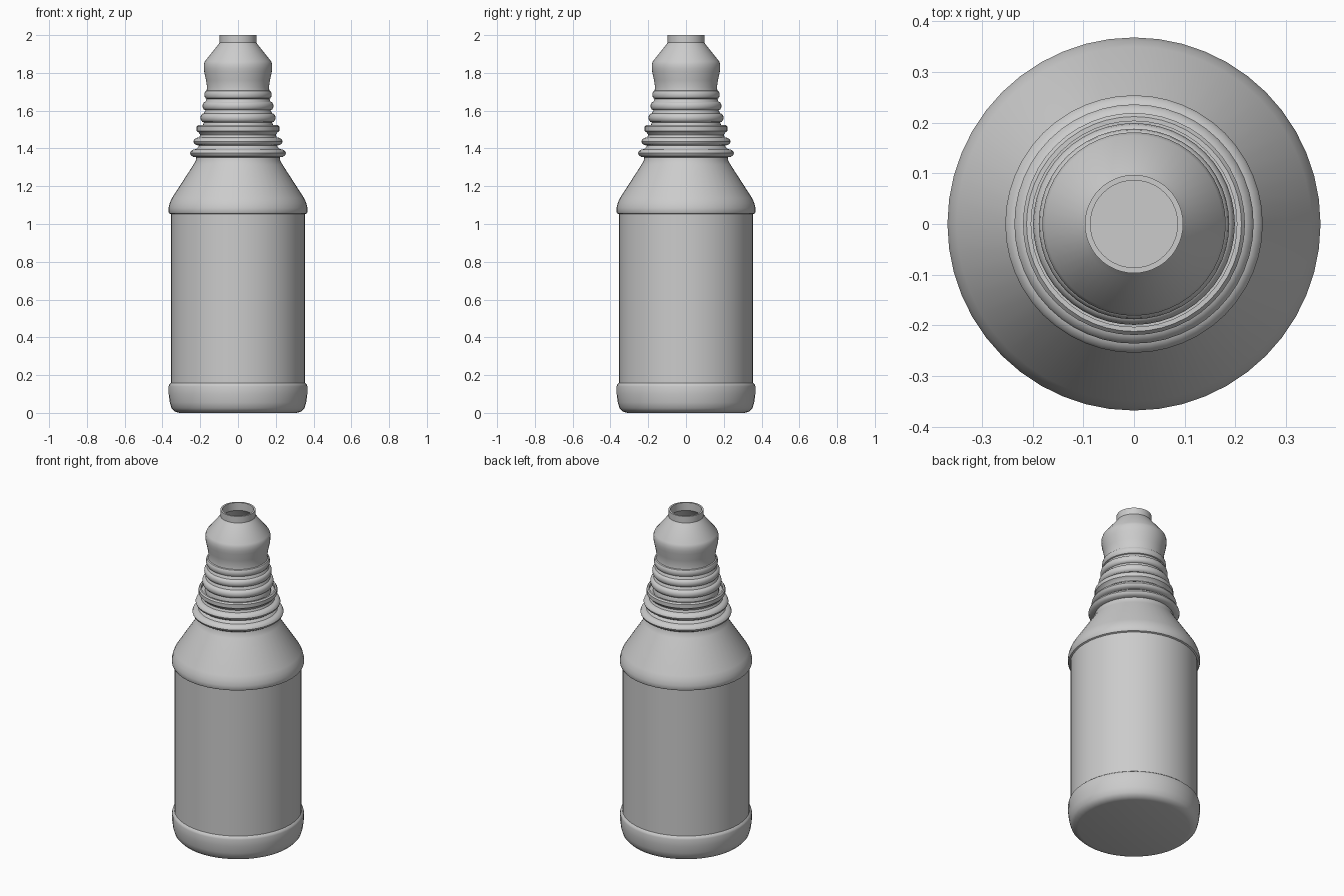
import bpy, bmesh, math

if "Cube" in bpy.data.objects:
    bpy.data.objects.remove(bpy.data.objects["Cube"])

SIDES = 48

grey = bpy.data.materials.new("plain grey")
grey.use_nodes = True
COLOUR = (0.6, 0.6, 0.6, 1)
grey.diffuse_color = COLOUR
grey.node_tree.nodes["Principled BSDF"].inputs["Base Color"].default_value = COLOUR


def rib(z, radius, half, depth):
    """Rounded bead bulging outward from a groove."""
    return [(radius - depth * (1 - math.cos(a)), z + half * math.sin(a))
            for a in (math.radians(d) for d in range(-90, 91, 30))]


def lathe(name, profile):
    """Spin a radius/height profile about the vertical axis."""
    bm = bmesh.new()
    verts = [bm.verts.new((r, 0, z)) for r, z in profile]
    edges = [bm.edges.new(pair) for pair in zip(verts, verts[1:])]
    bmesh.ops.spin(bm, geom=verts + edges, cent=(0, 0, 0), axis=(0, 0, 1),
                   angle=math.tau, steps=SIDES, use_duplicate=False)
    bmesh.ops.remove_doubles(bm, verts=bm.verts, dist=0.0002)
    bmesh.ops.recalc_face_normals(bm, faces=bm.faces)
    mesh = bpy.data.meshes.new(name)
    bm.to_mesh(mesh)
    bm.free()
    obj = bpy.data.objects.new(name, mesh)
    bpy.context.collection.objects.link(obj)
    mesh.materials.append(grey)
    bpy.ops.object.select_all(action="DESELECT")
    bpy.context.view_layer.objects.active = obj
    obj.select_set(True)
    bpy.ops.object.shade_smooth_by_angle(angle=math.radians(35))
    return obj


# Base with rounded foot, recessed label wall and sloping shoulder
outer = [(0, 0), (0.31, 0), (0.335, 0.007), (0.352, 0.025), (0.361, 0.055),
         (0.367, 0.1), (0.367, 0.14), (0.364, 0.15), (0.355, 0.158),
         (0.355, 1.052), (0.364, 1.056), (0.368, 1.065), (0.368, 1.085),
         (0.362, 1.11), (0.35, 1.137), (0.235, 1.315), (0.224, 1.335)]
# Ribs up the neck, with a flat ledge after the third
outer += rib(1.375, 0.254, 0.022, 0.033)
outer += rib(1.437, 0.236, 0.022, 0.031)
outer += [(0.2, 1.472), (0.208, 1.484), (0.219, 1.492), (0.219, 1.515),
          (0.212, 1.523), (0.203, 1.523), (0.203, 1.505), (0.184, 1.505),
          (0.184, 1.53)]
outer += rib(1.562, 0.199, 0.024, 0.019)
outer += rib(1.625, 0.188, 0.022, 0.015)
outer += rib(1.685, 0.178, 0.022, 0.012)
# Bulb and spout
outer += [(0.164, 1.725), (0.169, 1.76), (0.179, 1.805), (0.181, 1.825),
          (0.181, 1.845), (0.175, 1.862), (0.106, 1.948), (0.097, 1.96),
          (0.097, 2.0)]
# Hollow inside, from the mouth down to the floor
inner = [(0.086, 2.0), (0.086, 1.952), (0.163, 1.86), (0.168, 1.82),
         (0.152, 1.74), (0.152, 1.68), (0.17, 1.51), (0.188, 1.47),
         (0.21, 1.33), (0.338, 1.12), (0.343, 1.05), (0.343, 0.06),
         (0.32, 0.015), (0, 0.015)]
lathe("bottle", outer + inner)
